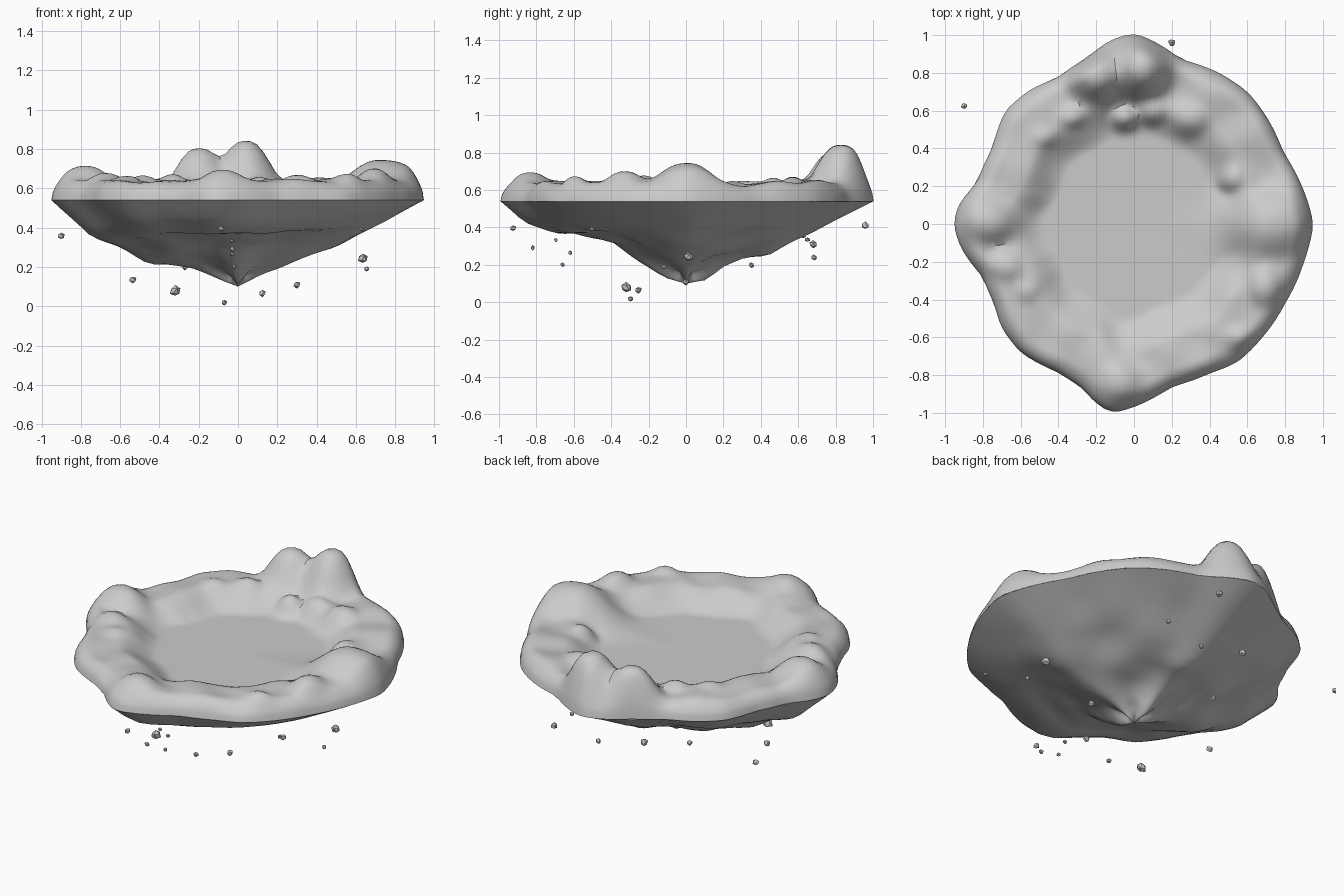
import bpy, bmesh, random
from math import sin, cos, pi, atan2, hypot, exp
from mathutils import Vector, noise

if "Cube" in bpy.data.objects:
    bpy.data.objects.remove(bpy.data.objects["Cube"])

random.seed(4)
N = 160
EDGE_Z = 0.54

# Shoreline seen from above, counter-clockwise
SHORE = [(.95, 0), (.88, .22), (.79, .38), (.7, .57), (.6, .7), (.45, .8), (.25, .87),
         (.1, .97), (0, 1.01), (-.12, .975), (-.25, .88), (-.4, .775), (-.55, .71),
         (-.68, .6), (-.75, .4), (-.83, .22), (-.93, .1), (-.955, 0), (-.92, -.12),
         (-.8, -.28), (-.74, -.42), (-.7, -.55), (-.6, -.68), (-.4, -.785),
         (-.28, -.86), (-.2, -.95), (-.12, -1.0), (-.03, -.98), (.2, -.86), (.4, -.79),
         (.55, -.73), (.68, -.6), (.8, -.42), (.9, -.2)]
POLAR = sorted((atan2(y, x) % (2 * pi), hypot(x, y)) for x, y in SHORE)


def lerp_table(table, v):
    for (a, p), (b, q) in zip(table, table[1:]):
        if v <= b:
            return p + (q - p) * (v - a) / (b - a)
    return table[-1][1]


def shore_radius(a):
    table = POLAR + [(POLAR[0][0] + 2 * pi, POLAR[0][1])]
    return sum(lerp_table(table, (a + k * 0.02) % (2 * pi)) for k in range(-2, 3)) / 5


def smooth(a, b, v):
    v = max(0, min(1, (v - a) / (b - a)))
    return v * v * (3 - 2 * v)


# Hills: x, y, height above the shore, x radius, y radius
HILLS = [(.04, .83, .295, .16, .17), (-.2, .79, .255, .16, .15), (.74, 0, .19, .25, .2),
         (-.77, .01, .16, .16, .13), (-.08, -.83, .135, .14, .13), (.69, -.33, .145, .11, .13),
         (.1, .6, .105, .1, .075), (-.05, .57, .1, .08, .07), (-.33, .57, .11, .09, .075),
         (-.48, .46, .09, .09, .07), (.3, .56, .11, .12, .1), (.52, .24, .09, .07, .08),
         (-.68, -.22, .12, .11, .1), (-.57, -.36, .09, .08, .07), (.56, -.6, .11, .1, .08)]


def top_height(x, y, t):
    base = .095 + .03 * noise.noise(Vector((x * 5, y * 5, 2)))
    base *= smooth(.5, .74, t)
    total = base ** 3
    for hx, hy, h, sx, sy in HILLS:
        d = hypot((x - hx) / sx, (y - hy) / sy)
        total += (h * exp(-d ** 2.6)) ** 3
    edge = min(1, (1 - t) / .1)
    edge = (1 - (1 - edge) ** 2) ** .6
    return EDGE_Z + .004 * (t < 1) + max(0, total) ** (1 / 3) * edge


# Underside profiles (fraction of radius, z) towards right, back, left and front
UNDER = [[(0, .1), (.16, .17), (.42, .27), (.69, .38), (1, EDGE_Z)],
         [(0, .1), (.1, .12), (.2, .19), (.45, .26), (.6, .34), (1, EDGE_Z)],
         [(0, .1), (.26, .2), (.47, .22), (.63, .3), (.79, .36), (1, EDGE_Z)],
         [(0, .1), (.12, .13), (.25, .22), (.4, .32), (.6, .37), (.72, .365), (.87, .43), (1, EDGE_Z)]]


def under_height(x, y, t):
    q = (atan2(y, x) % (2 * pi)) / (pi / 2)
    i, f = int(q) % 4, q % 1
    w = smooth(0, 1, f)
    z = lerp_table(UNDER[i], t) * (1 - w) + lerp_table(UNDER[(i + 1) % 4], t) * w
    depth = (EDGE_Z - z) * (1 - .1 * sin(pi * f) ** 2)
    depth *= 1 + .1 * noise.noise(Vector((x * 5, y * 5, 7))) * min(1, t * 3)
    return EDGE_Z - depth


def radial_sheet(name, n, rings, height, flip):
    bm = bmesh.new()
    centre = bm.verts.new((0, 0, height(0, 0, 0)))
    prev = None
    for t in rings:
        ring = []
        for k in range(n):
            a = 2 * pi * k / n
            r = shore_radius(a) * t
            x, y = r * cos(a), r * sin(a)
            ring.append(bm.verts.new((x, y, height(x, y, t))))
        for k in range(n):
            j = (k + 1) % n
            if prev:
                bm.faces.new((prev[k], ring[k], ring[j], prev[j]))
            else:
                bm.faces.new((centre, ring[k], ring[j]))
        prev = ring
    if flip:
        bmesh.ops.reverse_faces(bm, faces=bm.faces[:])
    return finish(bm, name, True)


def finish(bm, name, is_smooth):
    me = bpy.data.meshes.new(name)
    bm.to_mesh(me)
    bm.free()
    ob = bpy.data.objects.new(name, me)
    bpy.context.collection.objects.link(ob)
    if is_smooth:
        bpy.ops.object.select_all(action='DESELECT')
        ob.select_set(True)
        bpy.context.view_layer.objects.active = ob
        bpy.ops.object.shade_smooth_by_angle(angle=0.6)
    return ob


# Island top with flat floor and hilly rim, and the rocky underside
top_rings = [.2, .4] + [.44 + .02 * k for k in range(25)] + [.94, .96, .975, .985, .993, 1]
radial_sheet("island_top", N, top_rings, top_height, False)
radial_sheet("island_underside", 80, [k / 20 for k in range(1, 21)], under_height, True)

# Loose rocks: x, y, z, radius
ROCKS = [(-.07, -.295, .018, .016), (-.32, -.32, .078, .028), (.125, -.255, .066, .018),
         (.3, 0, .11, .018), (.635, .015, .243, .027), (.655, -.12, .19, .014),
         (-.9, .625, .357, .017), (-.085, -.925, .397, .017), (.63, -.5, .392, .014),
         (-.03, -.82, .292, .014), (-.03, -.695, .333, .012), (-.02, -.66, .2, .012),
         (-.03, -.62, .265, .012), (-.535, 0, .135, .018), (-.27, .35, .2, .016),
         (.1, .685, .24, .015), (-.2, .68, .31, .022), (.3, .65, .335, .014), (.2, .96, .41, .02)]
for i, (x, y, z, r) in enumerate(ROCKS):
    bm = bmesh.new()
    bmesh.ops.create_icosphere(bm, subdivisions=1, radius=r)
    for v in bm.verts:
        v.co *= random.uniform(.8, 1.15)
        v.co += Vector((x, y, z))
    finish(bm, f"loose_rock_{i + 1}", False)
